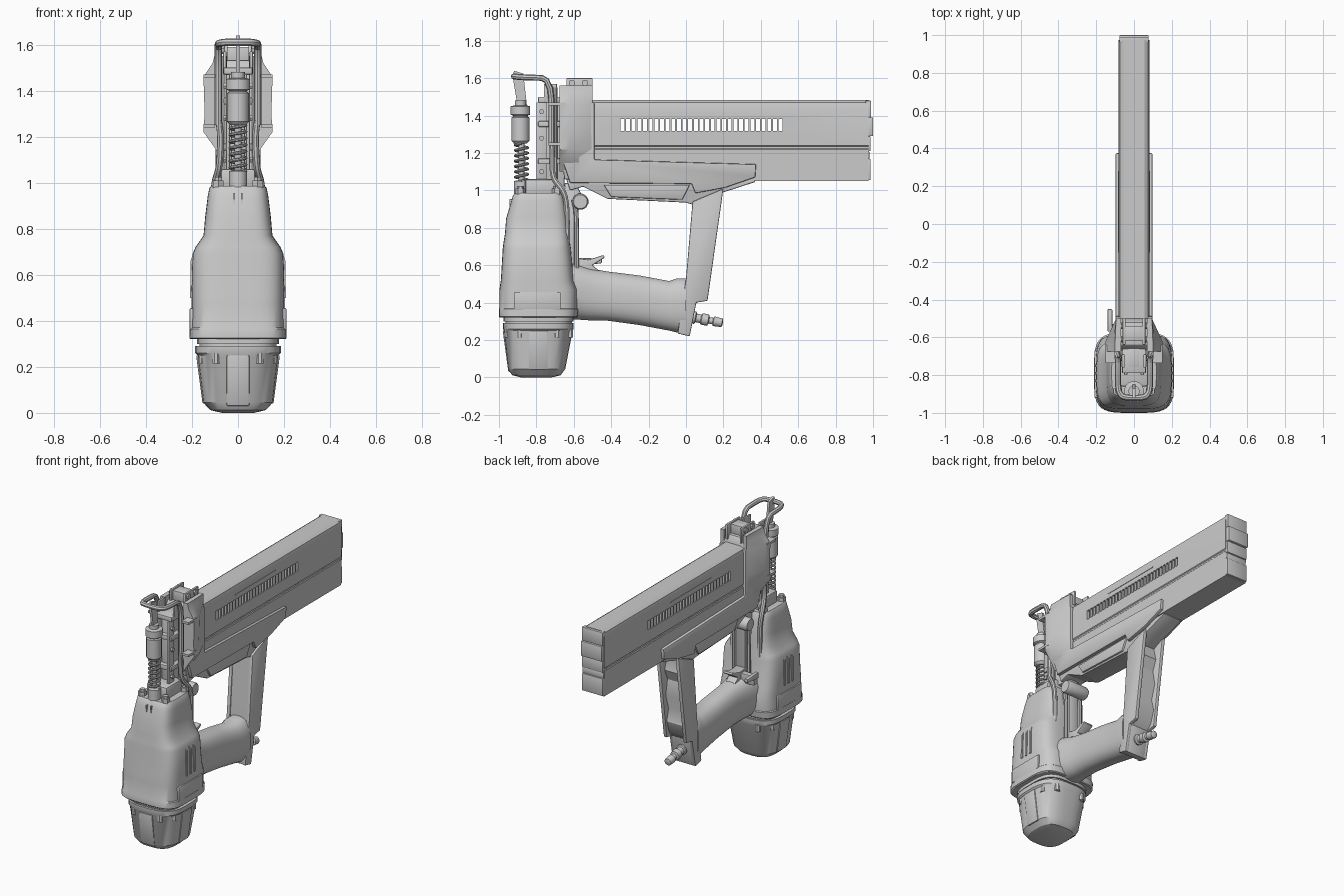
import bpy, bmesh, math
from mathutils import Vector, Matrix

def finish(name, bm):
    bmesh.ops.recalc_face_normals(bm, faces=bm.faces)
    me = bpy.data.meshes.new(name)
    bm.to_mesh(me); bm.free()
    ob = bpy.data.objects.new(name, me)
    bpy.context.collection.objects.link(ob)
    return ob

def loft(name, rings, bevel=0):
    bm = bmesh.new()
    vs = [[bm.verts.new(p) for p in r] for r in rings]
    n = len(vs[0])
    for a, b in zip(vs, vs[1:]):
        for i in range(n):
            bm.faces.new((a[i], a[(i+1) % n], b[(i+1) % n], b[i]))
    bm.faces.new(vs[0]); bm.faces.new(vs[-1])
    if bevel:
        bmesh.ops.recalc_face_normals(bm, faces=bm.faces)
        es = [e for e in bm.edges if e.calc_face_angle(0) > 0.5]
        bmesh.ops.bevel(bm, geom=es, offset=bevel, segments=2, profile=0.5, affect='EDGES')
    return finish(name, bm)

def prism(name, pts, x0, x1, bevel=0.006):
    return loft(name, [[(x, y, z) for y, z in pts] for x in (x0, x1)], bevel)

def box(name, x0, x1, y0, y1, z0, z1, bevel=0.004):
    return prism(name, [(y0, z0), (y1, z0), (y1, z1), (y0, z1)], x0, x1, bevel)

def oval(rx, ry, e=2.0, n=32):
    out = []
    for i in range(n):
        a = 2*math.pi*(i+0.5)/n
        c, s = math.cos(a), math.sin(a)
        out.append((rx*math.copysign(abs(c)**(2/e), c), ry*math.copysign(abs(s)**(2/e), s)))
    return out

def tower(name, secs, e, n=32):
    # sections: (z, half width x, y front, y back)
    return loft(name, [[(x, (f+b)/2+y, z) for x, y in oval(w, (b-f)/2, e, n)] for z, w, f, b in secs])

def turned(name, origin, axis, secs, n=16):
    # sections along axis: (distance, radius)
    q = Vector((0, 0, 1)).rotation_difference(Vector(axis))
    o = Vector(origin)
    return loft(name, [[o + q @ Vector((x, y, d)) for x, y in oval(r, r, 2, n)] for d, r in secs])

def tube(name, pts, r, rounds=2):
    pts = [Vector(p) for p in pts]
    for _ in range(rounds):
        new = [pts[0]]
        for a, b in zip(pts, pts[1:]):
            new += [a.lerp(b, 0.2), a.lerp(b, 0.8)]
        pts = new + [pts[-1]]
    cu = bpy.data.curves.new(name, 'CURVE')
    cu.dimensions = '3D'; cu.bevel_depth = r; cu.bevel_resolution = 2; cu.use_fill_caps = True
    sp = cu.splines.new('POLY'); sp.points.add(len(pts)-1)
    for p, c in zip(sp.points, pts):
        p.co = (*c, 1)
    tmp = bpy.data.objects.new(name + "_path", cu)
    me = bpy.data.meshes.new_from_object(tmp)
    bpy.data.objects.remove(tmp)
    ob = bpy.data.objects.new(name, me)
    bpy.context.collection.objects.link(ob)

# Bottom end cap with raised lugs and screws
tower("end_cap", [(0.0, .07, -.88, -.72), (.012, .12, -.93, -.67), (.045, .152, -.952, -.645),
                  (.25, .177, -.975, -.605), (.26, .187, -.98, -.60), (.29, .187, -.98, -.60)], 3.0)
tower("cap_gasket", [(.28, .168, -.965, -.61), (.30, .168, -.965, -.61), (.30, .178, -.975, -.60), (.335, .178, -.975, -.60)], 3.5)
for s in (1, -1):
    for y in (-.89, -.69):
        turned("cap_screw", (s*.150, y, .215), (0, 0, 1), [(0, .02), (.045, .02)], 8)
    for y in (-.955, -.62):
        turned("cap_bolt", (s*.095, y, .215), (0, 0, 1), [(0, .018), (.045, .018)], 8)
    loft("cap_side_rib", [[(s*(x+dx), -.79+dy, z) for dx, dy in ((-.02, -.05), (.006, -.05), (.006, .05), (-.02, .05))]
                          for z, x in ((.04, .148), (.25, .176))], .005)
loft("cap_front_rib", [[(dx, y+dy, z) for dx, dy in ((-.05, 0), (.05, 0), (.05, .05), (-.05, .05))]
                       for z, y in ((.03, -.950), (.25, -.98))], .006)

# Motor housing
tower("motor_housing", [(.32, .205, -.995, -.585), (.325, .212, -1.0, -.58), (.365, .211, -1.0, -.575),
                        (.37, .205, -.998, -.58), (.47, .202, -.998, -.58),
                        (.52, .202, -.99, -.60), (.69, .198, -.98, -.615), (.72, .185, -.976, -.62),
                        (.77, .150, -.968, -.625), (.85, .143, -.962, -.63), (.94, .132, -.935, -.645),
                        (.975, .125, -.925, -.655), (.985, .118, -.915, -.66)], 4.2, 40)
for s in (1, -1):
    box("side_panel", s*.19, s*.21, -.92, -.67, .36, .455)
    for y in (-.83, -.79, -.75):
        loft("side_rib", [[(s*(x+dx), y+dy, z) for dx, dy in ((-.04, -.007), (.008, -.007), (.008, .007), (-.04, .007))]
                          for z, x in ((.5, .2), (.66, .198), (.70, .185))])
    for y in (-.885, -.69):
        turned("housing_bolt", (s*.085, y, .975), (0, 0, 1), [(0, .026), (.035, .026), (.035, .018), (.05, .018)], 6)
    box("front_notch_rib", s*.012, s*.02, -.945, -.92, .91, .955, 0)
box("housing_top_collar", -.075, .075, -.86, -.69, .97, 1.06, .012)

# Grip handle
loft("grip_handle", [[(x, y, zc+z) for x, z in oval(rx, rz, 2.5, 28)] for y, zc, rx, rz in
     ((-.72, .46, .13, .14), (-.60, .46, .115, .15), (-.52, .445, .095, .14), (-.42, .435, .09, .132),
      (-.25, .413, .09, .133), (-.09, .383, .09, .133), (-.05, .385, .094, .145), (.0, .385, .094, .145))])

# Rear strut: side plates around a wavy core
strut = [(.0, .53), (.035, .94), (.2, 1.01), (.115, .41), (.055, .40), (.02, .22), (-.045, .235), (-.02, .4)]
for s in (1, -1):
    prism("strut_side_plate", strut, s*.06, s*.085)
core = [(-.01, .25), (.006, .53), (.042, .97), (.13, 1.0)]
core += [(.085 + .06*(z-.4) + (.025 if i % 2 else 0), z) for i, z in enumerate((.95, .87, .80, .70, .60, .52, .43))]
core += [(.03, .38), (.01, .25)]
prism("strut_core", core, -.063, .063, 0)
prism("strut_foot", [(-.04, .235), (.02, .22), (.055, .4), (-.02, .5)], -.07, .07)

# Air hose fitting
turned("air_fitting", (0, .02, .325), (0, 1, -.19), [(0, .035), (.03, .035), (.035, .024), (.06, .024),
       (.065, .032), (.10, .032), (.105, .018), (.125, .018), (.13, .027), (.175, .024), (.18, .012)], 12)

# Frame beam and magazine cover
prism("frame_beam", [(-.64, 1.06), (-.62, 1.0), (-.55, 1.02), (-.42, .955), (.0, .935), (.05, .92), (.2, .99),
                     (.37, 1.045), (.37, 1.06)], -.07, .07)
prism("beam_pad", [(-.44, 1.03), (-.40, .965), (-.02, .95), (.02, 1.03)], -.082, .082)
for s in (1, -1):
    prism("magazine_cover", [(-.66, 1.16), (-.62, 1.04), (.03, 1.035), (.05, .985), (.21, 1.015), (.37, 1.07),
                             (.375, 1.14), (-.49, 1.165), (-.49, 1.47), (-.6, 1.5)], s*.072, s*.098)

# Magazine: hollow rail with window slots
half = [(.078, 1.05), (.08, 1.22), (.076, 1.225), (.076, 1.235), (.082, 1.24), (.082, 1.44), (.075, 1.47), (.055, 1.483)]
sec = half + [(-x, z) for x, z in reversed(half)]
mag = loft("magazine", [[(x, y, z) for x, z in sec] for y in (-.55, .975)])
hollow = box("hollow_cutter", -.065, .065, -.5, .95, 1.08, 1.46, 0)
bm = bmesh.new()
for i in range(29):
    m = Matrix.Translation((0, -.34 + i*.0302, 1.35)) @ Matrix.Diagonal((.4, .021, .062, 1))
    bmesh.ops.create_cube(bm, size=1, matrix=m)
slots = finish("slot_cutter", bm)
for c in (hollow, slots):
    c.hide_render = True
    md = mag.modifiers.new("cut", 'BOOLEAN'); md.operation = 'DIFFERENCE'; md.solver = 'EXACT'; md.object = c
bpy.context.view_layer.update()
mag.data = bpy.data.meshes.new_from_object(mag.evaluated_get(bpy.context.evaluated_depsgraph_get()))
mag.modifiers.clear()
for c in (hollow, slots):
    bpy.data.objects.remove(c)
for s in (1, -1):
    box("magazine_ridge", s*.08, s*.085, -.15, .28, 1.41, 1.416, 0)
for z0, z1, y in ((1.055, 1.17, .987), (1.17, 1.21, .98), (1.21, 1.29, .987), (1.29, 1.39, 1.0), (1.39, 1.48, .99)):
    box("magazine_end_cap", -.077, .077, .96, y, z0, z1)

# Nose block with side wings
prism("nose_block", [(-.65, 1.06), (-.5, 1.05), (-.5, 1.48), (-.52, 1.53), (-.64, 1.53), (-.67, 1.48), (-.67, 1.2)], -.075, .075)
wing = [(.07, 1.10), (.10, 1.15), (.15, 1.22), (.145, 1.30), (.15, 1.46), (.11, 1.52), (.10, 1.56), (.07, 1.56)]
for s in (1, -1):
    loft("nose_wing", [[(s*min(x, w), y, z) for x, z in wing] for y, w in ((-.675, .15), (-.62, .15), (-.5, .095))])
    for z in (1.24, 1.455):
        box("wing_clip", s*.10, s*.15, -.735, -.64, z, z+.015, 0)
    box("top_bracket", s*.045, s*.06, -.64, -.5, 1.5, 1.6)
    for y in (-.61, -.54):
        turned("bracket_screw", (s*.055, y, 1.575), (s, 0, 0), [(0, .018), (.015, .018)], 8)
box("bracket_bridge", -.05, .05, -.62, -.54, 1.52, 1.59)

# Nose guide rails and plates
for s in (1, -1):
    box("guide_rail", s*.035, s*.052, -.80, -.745, 1.03, 1.47)
    tube("guide_rod", [(s*.06, -.70, 1.04), (s*.06, -.70, 1.55)], .012, 0)
    for z in (1.1, 1.28, 1.42):
        turned("rail_bolt", (s*.05, -.772, z), (s, 0, 0), [(0, .014), (.014, .014)], 6)
    box("nose_tip_plate", s*.05, s*.065, -.76, -.69, 1.47, 1.57)
box("driver_guide", -.03, .03, -.76, -.65, 1.02, 1.5)
for z in (1.14, 1.34, 1.47):
    box("guide_bridge", -.062, .062, -.79, -.66, z, z+.03)

# Depth adjuster, spring and contact tip
turned("depth_adjuster", (0, -.885, 1.25), (0, 0, 1), [(0, .035), (.015, .048), (.14, .048), (.145, .04), (.15, .04),
       (.155, .053), (.20, .053), (.205, .03), (.23, .03)], 16)
tube("spring", [(.034*math.cos(t*.5236), -.88+.034*math.sin(t*.5236), 1.05+t*.2/84) for t in range(85)], .007, 0)
turned("spring_rod", (0, -.88, .98), (0, 0, 1), [(0, .04), (.07, .04), (.075, .016), (.3, .016)], 12)
prism("contact_tip", [(-.925, 1.60), (-.92, 1.64), (-.87, 1.625), (-.85, 1.45), (-.90, 1.45)], -.008, .008, 0)

# Wire safety frame
tube("safety_yoke", [(-.085, -.72, 1.25), (-.085, -.72, 1.60), (-.085, -.88, 1.605), (-.06, -.92, 1.61), (.06, -.92, 1.61),
                     (.085, -.88, 1.605), (.085, -.72, 1.60), (.085, -.72, 1.25)], .016)
for s in (1, -1):
    tube("safety_rod", [(s*.085, -.72, 1.28), (s*.075, -.715, 1.2), (s*.08, -.715, 1.07), (s*.105, -.65, .99), (s*.10, -.635, .9),
                        (s*.10, -.635, .56)], .015)

# Trigger group
turned("pivot_bolt", (-.08, -.565, .94), (1, 0, 0), [(0, .038), (.015, .044), (.145, .044), (.16, .038)], 12)
prism("rear_bracket", [(-.65, .55), (-.595, .55), (-.575, .62), (-.575, .90), (-.56, .98), (-.59, 1.04), (-.65, 1.04)], -.035, .035)
for s in (1, -1):
    tube("bracket_rod", [(s*.055, -.585, .56), (s*.055, -.585, .88), (s*.055, -.60, .95)], .013)
lever = [(-.62, .55), (-.60, .64), (-.52, .63), (-.44, .655), (-.435, .64), (-.50, .60), (-.45, .56)]
prism("trigger", lever, -.035, .035)
prism("mode_lever", [(-.57, .60), (-.57, .64), (-.45, .635), (-.45, .61)], -.14, -.115)
box("mode_lever_pin", -.13, -.03, -.57, -.53, .56, .62)

# Smooth shading with sharp creases
bpy.ops.object.select_all(action='SELECT')
bpy.context.view_layer.objects.active = mag
bpy.ops.object.shade_smooth_by_angle(angle=math.radians(32))
